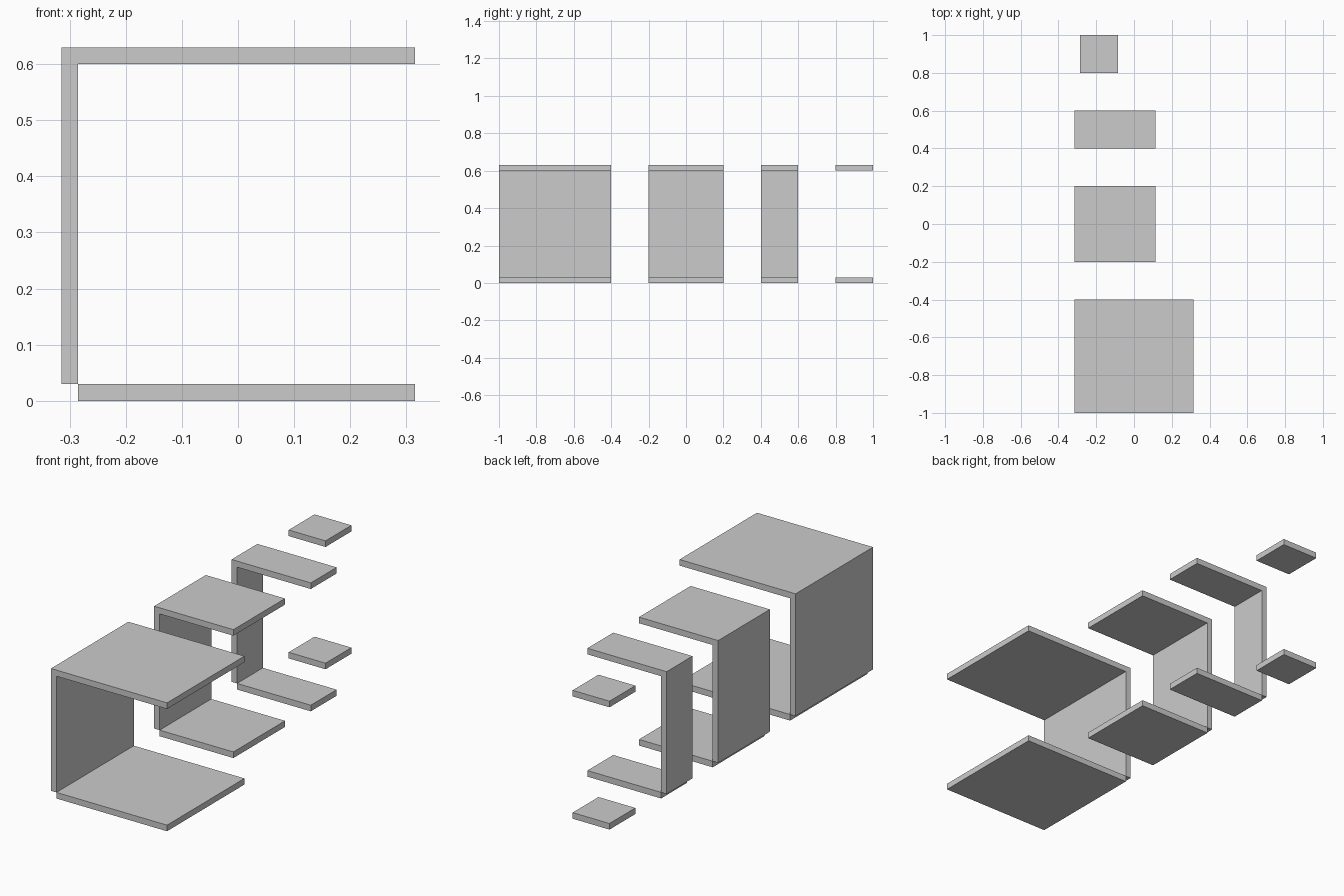
import bpy
import bmesh

cube = bpy.data.objects.get("Cube")
if cube:
    bpy.data.objects.remove(cube, do_unlink=True)

# Single light grey material
grey = bpy.data.materials.new("light_grey")
grey.use_nodes = True
colour = (0.6, 0.6, 0.6, 1.0)
grey.diffuse_color = colour
grey.node_tree.nodes["Principled BSDF"].inputs["Base Color"].default_value = colour

THICK = 0.03
HEIGHT = 0.63
OUTER = -0.315
INNER = OUTER + THICK


def extrude_profile(name, profile, y0, y1):
    """Extrude an x-z outline along y into a flat-shaded solid."""
    bm = bmesh.new()
    face = bm.faces.new([bm.verts.new((x, y0, z)) for x, z in profile])
    result = bmesh.ops.extrude_face_region(bm, geom=[face])
    verts = [g for g in result["geom"] if isinstance(g, bmesh.types.BMVert)]
    bmesh.ops.translate(bm, verts=verts, vec=(0, y1 - y0, 0))
    bmesh.ops.recalc_face_normals(bm, faces=bm.faces)
    mesh = bpy.data.meshes.new(name)
    bm.to_mesh(mesh)
    bm.free()
    mesh.materials.append(grey)
    obj = bpy.data.objects.new(name, mesh)
    bpy.context.collection.objects.link(obj)


def plate(name, x1, z0, y0, y1):
    """Horizontal slab starting at the inner face of the wall line."""
    z1 = z0 + THICK
    extrude_profile(name, [(INNER, z0), (x1, z0), (x1, z1), (INNER, z1)], y0, y1)


def wall_and_roof(name, x1, y0, y1):
    """Upright wall joined to a roof slab in one L-shaped solid."""
    under = HEIGHT - THICK
    extrude_profile(name, [(OUTER, THICK), (INNER, THICK), (INNER, under),
                           (x1, under), (x1, HEIGHT), (OUTER, HEIGHT)], y0, y1)


# Three open bays: size, right end, front and back
for size, x1, y0, y1 in [("large", 0.315, -1.0, -0.4),
                         ("medium", 0.115, -0.2, 0.2),
                         ("narrow", 0.115, 0.4, 0.6)]:
    plate(size + "_floor", x1, 0, y0, y1)
    wall_and_roof(size + "_wall_and_roof", x1, y0, y1)

# Small bay without a wall
for part, z0 in [("floor", 0), ("roof", HEIGHT - THICK)]:
    plate("small_" + part, -0.085, z0, 0.8, 1.0)
